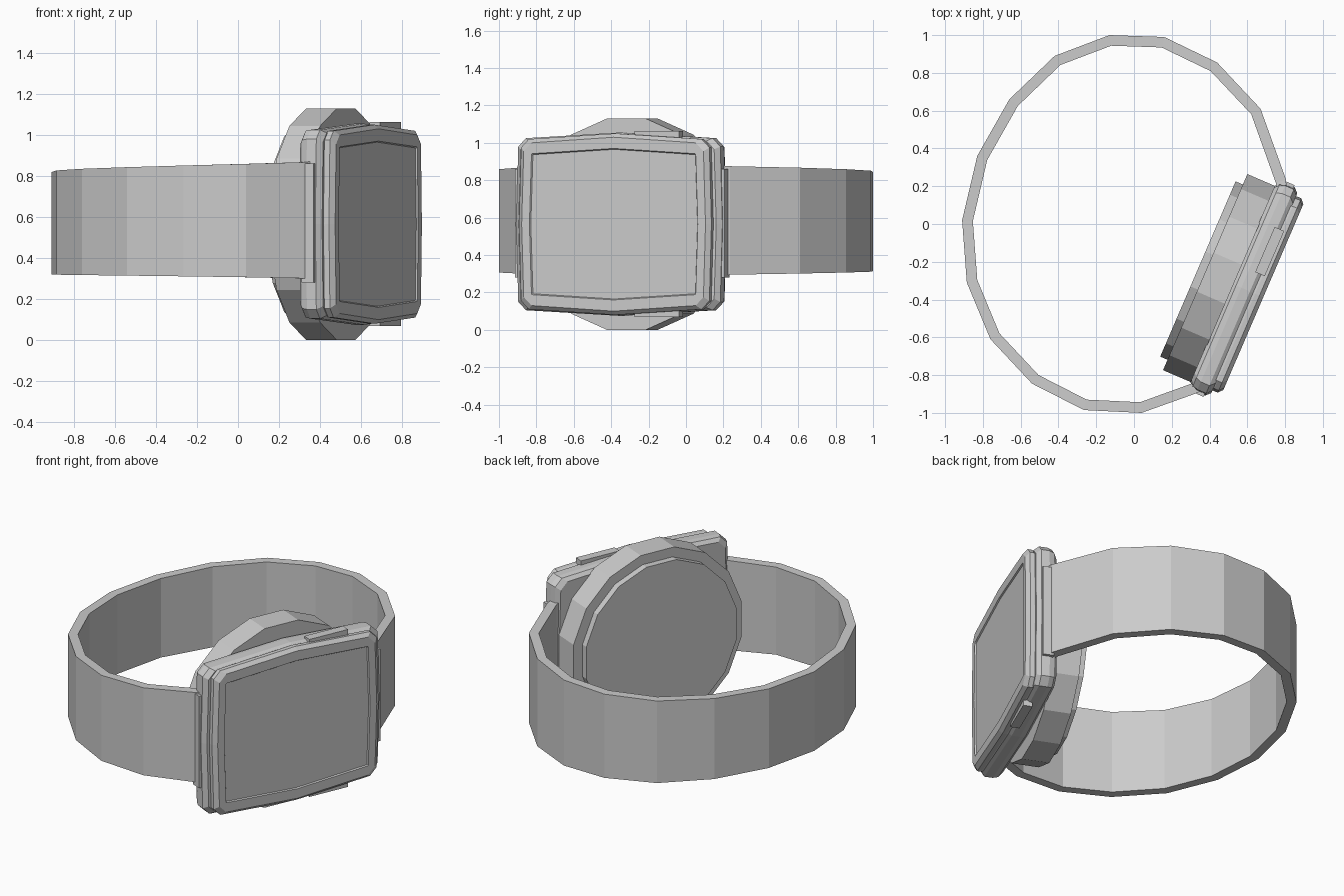
import bpy, bmesh, math
from mathutils import Vector, Matrix

if "Cube" in bpy.data.objects:
    bpy.data.objects.remove(bpy.data.objects["Cube"])

# Watch frame: local x along the case, local y up, local z out of the screen
ANG = math.atan2(0.918, 0.395)
U = Vector((math.cos(ANG), math.sin(ANG), 0))
N = Vector((U.y, -U.x, 0))
V = Vector((0, 0, 1))
ORIGIN = U * -0.085 + V * 0.565
FRAME = Matrix((U, V, N)).transposed().to_4x4()
FRAME.translation = ORIGIN


def loft(name, rings, matrix=None):
    """Skin a stack of equal-length closed rings and cap both ends."""
    bm = bmesh.new()
    rows = [[bm.verts.new(p) for p in ring] for ring in rings]
    for a, b in zip(rows, rows[1:]):
        for i in range(len(a)):
            j = (i + 1) % len(a)
            bm.faces.new((a[i], a[j], b[j], b[i]))
    bm.faces.new(rows[0][::-1])
    bm.faces.new(rows[-1])
    if matrix:
        bm.transform(matrix)
    bmesh.ops.recalc_face_normals(bm, faces=bm.faces)
    mesh = bpy.data.meshes.new(name)
    bm.to_mesh(mesh)
    bm.free()
    ob = bpy.data.objects.new(name, mesh)
    bpy.context.collection.objects.link(ob)
    return ob


def cushion(hu, hz, n, bulge=0.03, c=0.045):
    """Bulged rectangle with clipped corners at depth n."""
    q = [(hu, 0), (hu - 0.012, hz - bulge - c), (hu - 0.012 - c, hz - bulge)]
    pts = q + [(0, hz)] + [(-x, y) for x, y in q[:0:-1]]
    pts += [(-hu, 0)] + [(-x, -y) for x, y in q[1:]]
    pts += [(0, -hz)] + [(x, -y) for x, y in q[:0:-1]]
    return [(x, y, n) for x, y in pts]


def disc(apothem, n, sides=16):
    r = apothem / math.cos(math.pi / sides)
    return [(r * math.cos((i + .5) * math.tau / sides),
             r * math.sin((i + .5) * math.tau / sides), n) for i in range(sides)]


def box(name, u0, u1, v0, v1, n0, n1):
    loft(name, [[(u0, v0, n), (u1, v0, n), (u1, v1, n), (u0, v1, n)]
                for n in (n0, n1)], FRAME)


# Round back with stepped sensor plate
loft("back_disc", [disc(0.505, 0.405), disc(0.505, 0.447), disc(0.565, 0.447),
                   disc(0.565, 0.61)], FRAME)

# Case body
loft("case_body", [cushion(0.565, 0.465, 0.605), cushion(0.59, 0.485, 0.625),
                   cushion(0.60, 0.49, 0.655), cushion(0.60, 0.49, 0.705),
                   cushion(0.575, 0.475, 0.73)], FRAME)

# Front bezel with slightly recessed screen
loft("bezel_and_screen", [cushion(0.555, 0.475, 0.715), cushion(0.56, 0.485, 0.735),
                          cushion(0.56, 0.485, 0.76), cushion(0.535, 0.465, 0.782),
                          cushion(0.49, 0.405, 0.782, 0.028, 0.004),
                          cushion(0.485, 0.40, 0.774, 0.028, 0.004)], FRAME)

# Buttons on upper and lower rims, strap lugs on both ends
for s, side in ((1, "upper"), (-1, "lower")):
    a, b = sorted((s * 0.44, s * 0.497))
    box(side + "_button", 0.105, 0.365, a, b, 0.69, 0.745)
for s, side in ((1, "right"), (-1, "left")):
    a, b = sorted((s * 0.55, s * 0.61))
    box(side + "_lug", a, b, -0.285, 0.295, 0.635, 0.70)

# Strap: outer edge path seen from above, widening towards the case
path = [(0.81, 0.15), (0.805, 0.235), (0.67, 0.61), (0.44, 0.855), (0.16, 0.99),
        (-0.13, 1.0), (-0.42, 0.89), (-0.66, 0.66), (-0.83, 0.36), (-0.91, 0.02),
        (-0.885, -0.31), (-0.76, -0.61), (-0.54, -0.845), (-0.265, -0.985),
        (0.04, -1.0), (0.32, -0.90), (0.40, -0.865)]
rings = []
for i, p in enumerate(path):
    a = Vector(path[max(i - 1, 0)])
    b = Vector(path[min(i + 1, len(path) - 1)])
    t = (b - a).normalized()
    inner = Vector(p) + Vector((-t.y, t.x)) * 0.057
    w = abs(i - 8.5) / 7.5
    lo, hi = 0.32 - 0.025 * w ** 2, 0.815 + 0.06 * w
    rings.append([(p[0], p[1], lo), (p[0], p[1], hi),
                  (inner.x, inner.y, hi), (inner.x, inner.y, lo)])
loft("strap", rings)
